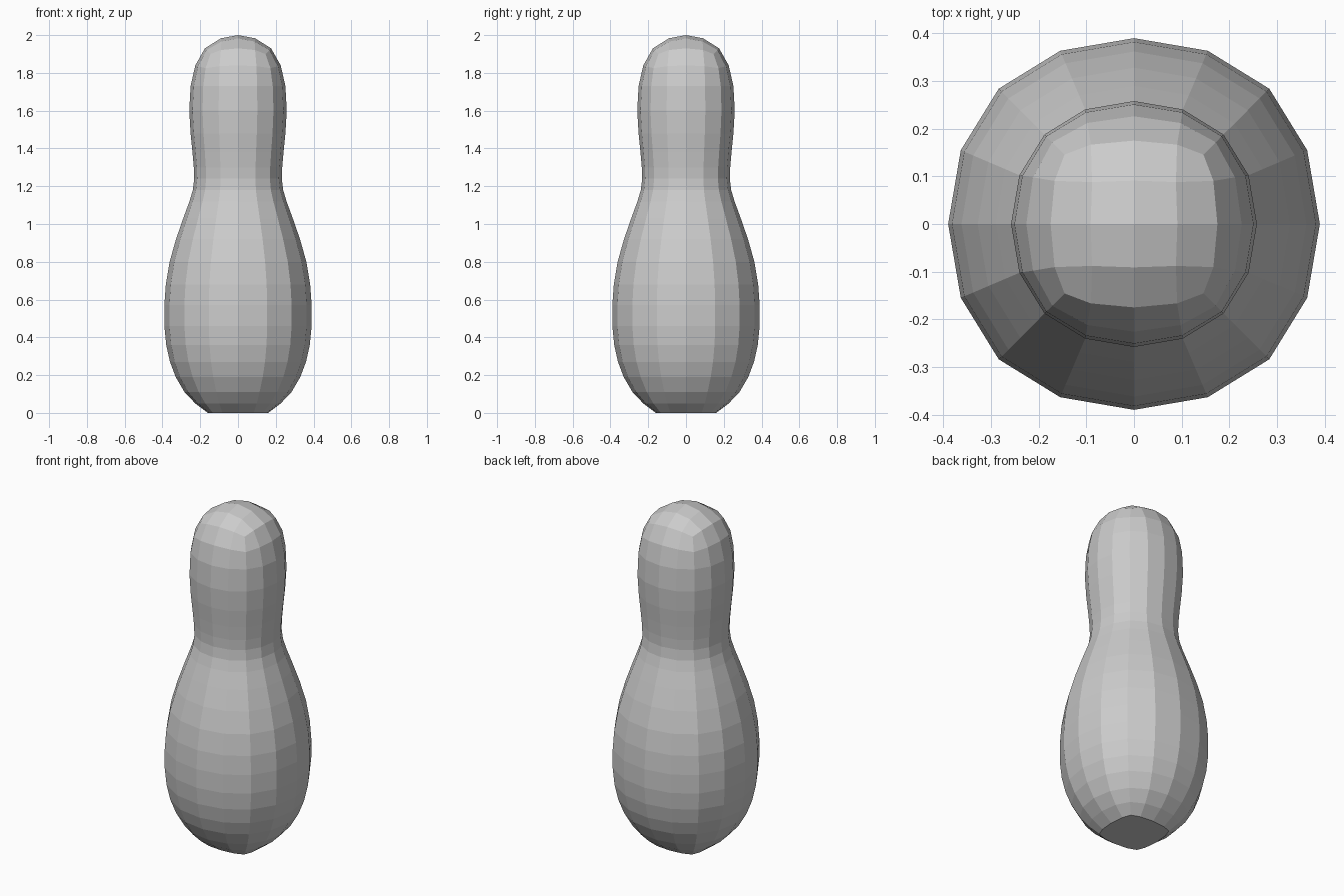
import bpy, bmesh

if "Cube" in bpy.data.objects:
    bpy.data.objects.remove(bpy.data.objects["Cube"])

# Profile: height, half width, squareness (1 = boxy cap outline), corner drop
PROFILE = [
    (0.00, 0.16, 1.0, 0), (0.05, 0.226, 0.35, 0), (0.11, 0.283, 0.05, 0),
    (0.19, 0.33, 0, 0), (0.27, 0.36, 0, 0), (0.36, 0.38, 0, 0),
    (0.46, 0.39, 0, 0), (0.57, 0.39, 0, 0), (0.68, 0.382, 0, 0),
    (0.80, 0.362, 0, 0), (0.92, 0.328, 0, 0), (1.03, 0.29, 0, 0),
    (1.12, 0.257, 0, 0), (1.18, 0.239, 0, 0), (1.24, 0.232, 0, 0),
    (1.30, 0.234, 0, 0), (1.38, 0.241, 0, 0), (1.48, 0.251, 0, 0),
    (1.60, 0.258, 0, 0), (1.73, 0.251, 0.05, 0), (1.84, 0.226, 0.3, 0.015),
    (1.93, 0.175, 1.0, 0.03),
]


def ring_points(z, r, t, drop):
    """16 points of a softened square, built from one quarter."""
    mid = (r, 0, z)
    a, b = r * (0.932 + 0.02 * t), r * (0.397 + 0.12 * t)
    c = r * (0.728 + 0.105 * t)
    zs = z - drop * 0.3
    quarter = [mid, (a, b, zs), (c, c, z - drop), (b, a, zs)]
    pts = []
    for _ in range(4):
        pts += quarter
        quarter = [(-y, x, h) for x, y, h in quarter]
    return pts


bm = bmesh.new()
rings = [[bm.verts.new(p) for p in ring_points(*row)] for row in PROFILE]

# Body wall
for low, high in zip(rings, rings[1:]):
    for k in range(16):
        n = (k + 1) % 16
        bm.faces.new((low[k], low[n], high[n], high[k]))

# Flat base
bm.faces.new(rings[0][::-1])

# Domed top: 4 x 4 quad patch inside the last ring
grid = {}
border = [(2, 0), (2, 1), (2, 2), (1, 2), (0, 2), (-1, 2), (-2, 2), (-2, 1),
          (-2, 0), (-2, -1), (-2, -2), (-1, -2), (0, -2), (1, -2), (2, -2), (2, -1)]
for key, v in zip(border, rings[-1]):
    grid[key] = v
for i in (-1, 0, 1):
    for j in (-1, 0, 1):
        s = 0.091 - 0.003 * abs(i * j)
        grid[i, j] = bm.verts.new((i * s, j * s, 2 - 0.017 * (abs(i) + abs(j))))
for i in range(-2, 2):
    for j in range(-2, 2):
        bm.faces.new((grid[i, j], grid[i + 1, j], grid[i + 1, j + 1], grid[i, j + 1]))

bmesh.ops.recalc_face_normals(bm, faces=bm.faces[:])
mesh = bpy.data.meshes.new("bowling_pin")
bm.to_mesh(mesh)
bm.free()
bpy.context.collection.objects.link(bpy.data.objects.new("bowling_pin", mesh))
